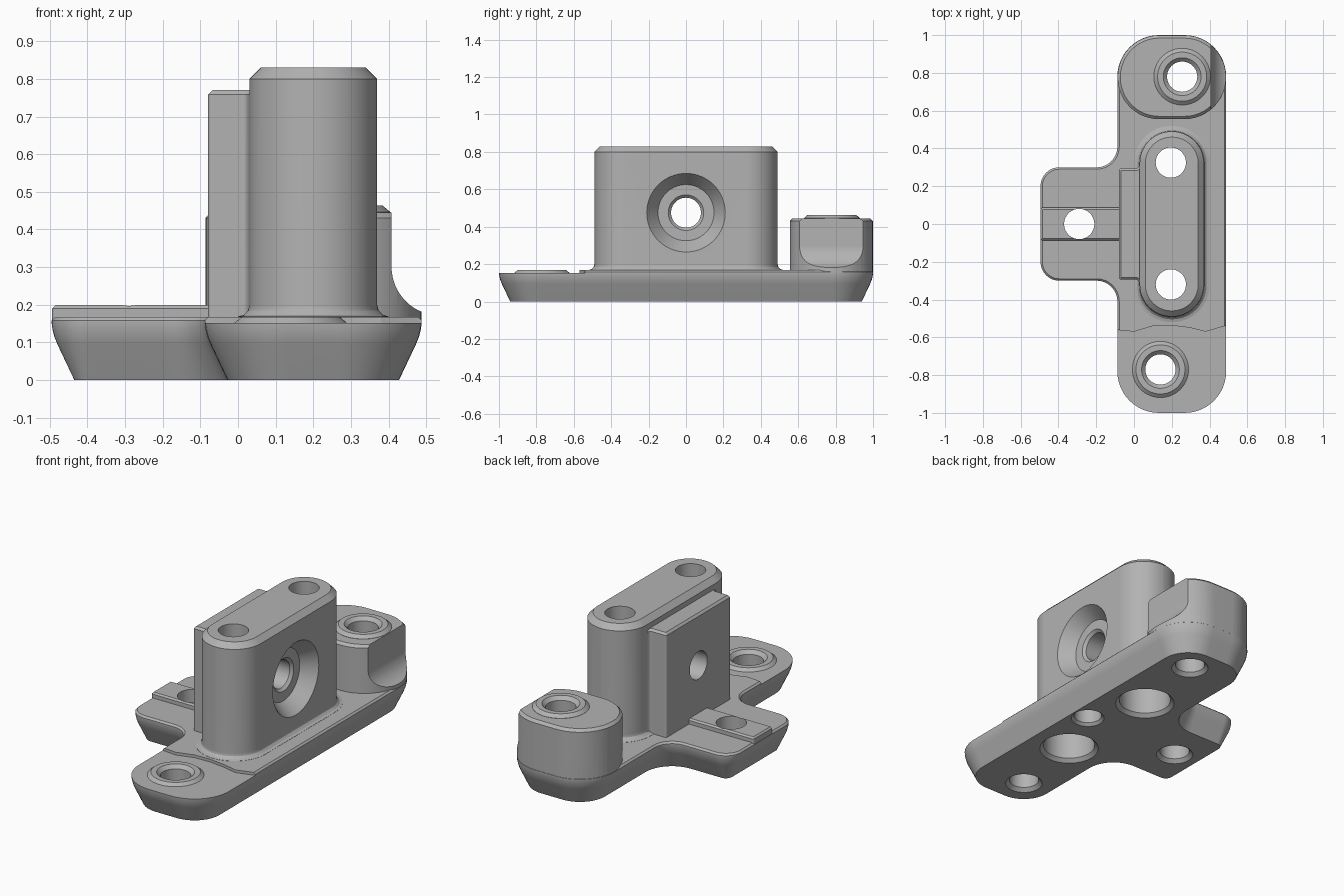
import bpy, bmesh, math
from mathutils import Vector

if "Cube" in bpy.data.objects:
    bpy.data.objects.remove(bpy.data.objects["Cube"])

grey = bpy.data.materials.new("machined_grey")
grey.use_nodes = True
grey.diffuse_color = (0.45, 0.45, 0.45, 1)
grey.node_tree.nodes["Principled BSDF"].inputs["Base Color"].default_value = grey.diffuse_color


def skin(name, rings):
    """Closed solid through a stack of rings with equal point counts."""
    bm = bmesh.new()
    loops = [[bm.verts.new(p) for p in ring] for ring in rings]
    n = len(loops[0])
    for a, b in zip(loops, loops[1:]):
        for i in range(n):
            j = (i + 1) % n
            bm.faces.new((a[i], a[j], b[j], b[i]))
    bm.faces.new(loops[0][::-1])
    bm.faces.new(loops[-1])
    bmesh.ops.recalc_face_normals(bm, faces=bm.faces)
    mesh = bpy.data.meshes.new(name)
    bm.to_mesh(mesh)
    bm.free()
    mesh.materials.append(grey)
    obj = bpy.data.objects.new(name, mesh)
    bpy.context.collection.objects.link(obj)
    return obj


def outline(corners, inset, z, steps=12):
    """Counter-clockwise polygon of (x, y, radius), moved inward, with rounded corners."""
    pts = []
    for i, (x, y, r) in enumerate(corners):
        p = Vector((x, y))
        d1 = (p - Vector(corners[i - 1][:2])).normalized()
        d2 = (Vector(corners[(i + 1) % len(corners)][:2]) - p).normalized()
        n1, n2 = Vector((-d1.y, d1.x)), Vector((-d2.y, d2.x))
        mitre = (n1 + n2) / (1 + n1.dot(n2))
        turn = math.atan2(d1.x * d2.y - d1.y * d2.x, d1.dot(d2))
        side = 1 if turn > 0 else -1
        centre = p + mitre * (side * r)
        radius = r - side * inset
        start = math.atan2(-n1.y * side, -n1.x * side)
        for k in range(steps + 1):
            a = start + turn * k / steps
            pts.append((centre.x + radius * math.cos(a), centre.y + radius * math.sin(a), z))
    return pts


def loft(name, corners, levels):
    return skin(name, [outline(corners, inset, z) for z, inset in levels])


def rect(x0, x1, y0, y1, r):
    return [(x0, y0, r), (x1, y0, r), (x1, y1, r), (x0, y1, r)]


def turned(name, x, y, profile, sides=64):
    """Round solid about a vertical axis, from (z, radius) pairs."""
    ang = [2 * math.pi * i / sides for i in range(sides)]
    return skin(name, [[(x + r * math.cos(a), y + r * math.sin(a), z) for a in ang]
                       for z, r in profile])


def combine(target, tool, operation):
    mod = target.modifiers.new(operation.lower(), 'BOOLEAN')
    mod.operation, mod.solver, mod.object = operation, 'EXACT', tool
    bpy.context.view_layer.objects.active = target
    bpy.ops.object.modifier_apply(modifier=mod.name)
    bpy.data.objects.remove(tool)


# T-shaped base plate with tapered underside
plate = [(0.488, -1, 0.22), (0.488, 1, 0.22), (-0.088, 1, 0.22), (-0.088, 0.3, 0.11),
         (-0.495, 0.3, 0.1), (-0.495, -0.3, 0.1), (-0.088, -0.3, 0.11), (-0.088, -1, 0.22)]
body = loft("mounting_bracket", plate,
            [(0, 0.06), (0.095, 0.015), (0.115, 0.007), (0.135, 0.002),
             (0.15, 0), (0.158, 0), (0.168, 0.01)])

# Lowered front pad with a wavy step
wave = [(0.6, -0.52), (0.48, -0.54), (0.38, -0.57), (0.3, -0.55), (0.2, -0.537), (0.1, -0.54),
        (0, -0.57), (-0.2, -0.55), (-0.2, -1.1), (0.6, -1.1)]
combine(body, skin("front_step", [[(x, y, z) for x, y in wave] for z in (0.152, 0.3)]),
        'DIFFERENCE')

# Back pillar with a scooped side
combine(body, loft("back_pillar", rect(-0.087, 0.487, 0.555, 0.999, 0.22),
                   [(0.152, 0), (0.43, 0), (0.445, 0.015)]), 'UNION')
arc = [math.pi * (1 + k / 32) for k in range(17)]
scoop = [(0.538 + 0.13 * math.cos(a), 0.301 + 0.13 * math.sin(a)) for a in arc]
scoop += [(0.7, 0.171), (0.7, 0.6), (0.408, 0.6)]
combine(body, skin("scoop", [[(x, y, z) for x, z in scoop] for y in (0.5, 1.1)]), 'DIFFERENCE')

# Central tower with a base fillet and chamfered top
combine(body, loft("tower", rect(0.03, 0.37, -0.49, 0.49, 0.169),
                   [(0.1, -0.03), (0.169, -0.03), (0.173, -0.015), (0.184, -0.004),
                    (0.199, 0), (0.8, 0), (0.83, 0.03)]), 'UNION')

# Flat locating slab on the arm side of the tower
half = [(0.1, 0.33, 0.013), (0.035, 0.33, 0.013), (0.02, 0.295, 0.015), (-0.08, 0.295, 0.013)]
slab = half + [(x, -y, r) for x, y, r in reversed(half)]
combine(body, loft("slab", slab, [(0.12, 0), (0.758, 0), (0.77, 0.012)]), 'UNION')

# Raised rail along the arm
combine(body, loft("arm_rail", rect(-0.494, 0, -0.087, 0.087, 0.011),
                   [(0.152, 0), (0.19, 0), (0.199, 0.009)]), 'UNION')

# Raised bosses and through bolt holes
for x, y, top, boss in ((0.14, -0.77, 0.168, True), (0.255, 0.78, 0.463, True),
                        (-0.29, 0, 0.199, False)):
    rim = 0.08
    if boss:
        rim = 0.1
        combine(body, turned("boss", x, y, [(top - 0.06, 0.15), (top - 0.017, 0.15),
                                            (top, 0.13)]), 'UNION')
    combine(body, turned("bolt_hole", x, y,
                         [(-0.1, 0.1), (0, 0.1), (0.02, 0.08), (top - 0.02, 0.08),
                          (top, rim), (top + 0.1, rim)]), 'DIFFERENCE')

# Tower bolt holes with counterbores below
for y in (-0.32, 0.325):
    combine(body, turned("tower_hole", 0.195, y,
                         [(-0.1, 0.16), (0, 0.16), (0.02, 0.14), (0.2, 0.14),
                          (0.201, 0.08), (1, 0.08)]), 'DIFFERENCE')

# Small blind hole underneath
combine(body, turned("dowel_hole", 0.33, 0, [(-0.1, 0.09), (0, 0.09), (0.015, 0.075),
                                             (0.15, 0.075)]), 'DIFFERENCE')

# Cross hole with a conical recess on the open side
cross = turned("cross_hole", 0, 0,
               [(-0.2, 0.08), (0.275, 0.08), (0.29, 0.095), (0.2901, 0.15),
                (0.37, 0.21), (0.41, 0.24)])
cross.rotation_euler.y = math.pi / 2
cross.location.z = 0.475
combine(body, cross, 'DIFFERENCE')

# Shading
bpy.ops.object.select_all(action='DESELECT')
body.select_set(True)
bpy.context.view_layer.objects.active = body
bpy.ops.object.shade_smooth_by_angle(angle=math.radians(30))
weighted = body.modifiers.new("weighted_normals", 'WEIGHTED_NORMAL')
weighted.keep_sharp = True
